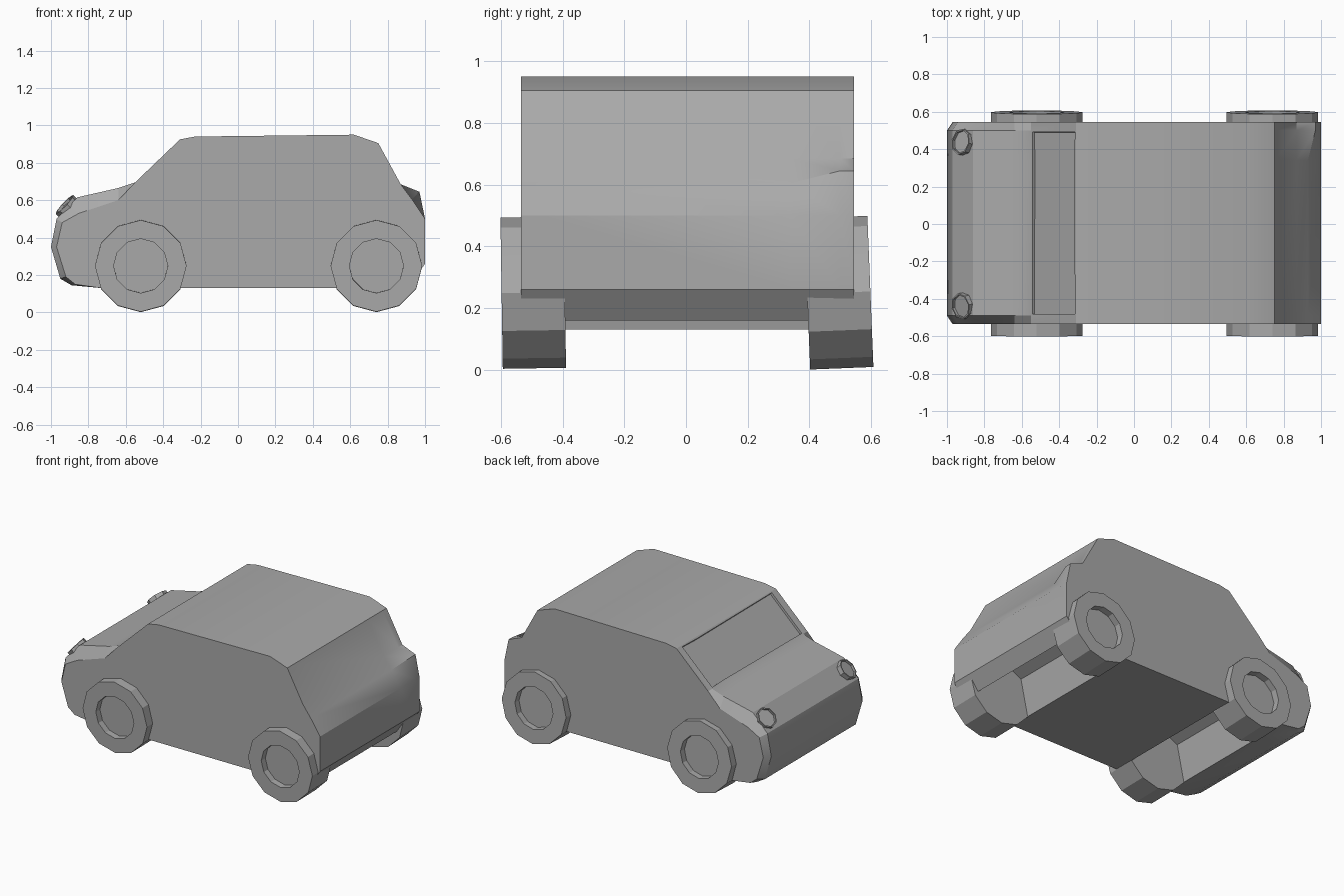
import bpy, bmesh
from math import radians, pi
from mathutils import Matrix, Vector

cube = bpy.data.objects.get("Cube")
if cube:
    bpy.data.objects.remove(cube)

GREY = (0.4, 0.4, 0.4, 1)
mat = bpy.data.materials.new("plain_grey")
mat.use_nodes = True
mat.diffuse_color = GREY
mat.node_tree.nodes["Principled BSDF"].inputs["Base Color"].default_value = GREY


def finish(bm, name, smooth=None):
    """Turn a bmesh into a coloured, shaded object."""
    bmesh.ops.recalc_face_normals(bm, faces=bm.faces)
    mesh = bpy.data.meshes.new(name)
    bm.to_mesh(mesh)
    bm.free()
    mesh.materials.append(mat)
    obj = bpy.data.objects.new(name, mesh)
    bpy.context.collection.objects.link(obj)
    if smooth:
        bpy.ops.object.select_all(action="DESELECT")
        obj.select_set(True)
        bpy.context.view_layer.objects.active = obj
        bpy.ops.object.shade_smooth_by_angle(angle=radians(smooth))
    return obj


def dish(name, radius, depth, sides, rim, recess, matrix):
    """Cylinder along z whose top face holds a round recess."""
    bm = bmesh.new()
    bmesh.ops.create_cone(bm, cap_ends=True, segments=sides, radius1=radius,
                          radius2=radius, depth=depth)
    top = max(bm.faces, key=lambda f: f.calc_center_median().z)
    bmesh.ops.inset_region(bm, faces=[top], thickness=rim)
    ring = bmesh.ops.extrude_discrete_faces(bm, faces=[top])["faces"]
    bmesh.ops.translate(bm, verts=ring[0].verts, vec=(0, 0, -recess))
    bmesh.ops.transform(bm, matrix=matrix, verts=bm.verts)
    return finish(bm, name)


# Side outline of the body, nose first, with lowered points at the flanks
NOSE_MID = [(-1, .35), (-.97, .5), (-.86, .615), (-.64, .665)]
NOSE_SIDE = [(-.97, .35), (-.94, .48), (-.85, .53), (-.64, .6)]
ROOF = [(-.55, .695), (-.31, .925), (-.23, .94), (.62, .95), (.75, .905), (.87, .685)]
TAIL = [(1, .5), (1, .26), (.93, .16)]
AXLES = {"front": -.52, "rear": .74}


def arch(x):
    return [(x + .16, .38), (x, .46), (x - .16, .38), (x - .21, .13)]


def outline(side, bulge):
    corner = (.97, .645) if bulge else (.93, .605)
    low = [(-.87, .15), (-.92, .19)] if side else [(-.89, .145), (-.95, .18)]
    return ((NOSE_SIDE if side else NOSE_MID) + ROOF + [corner] + TAIL
            + arch(AXLES["rear"]) + [(-.31, .13)] + arch(AXLES["front"]) + low)


# Body: outlines lofted across the width, one rear corner fuller
bm = bmesh.new()
sections = [(-.535, True, False), (-.49, False, False), (.34, False, False),
            (.5, False, True), (.545, True, True)]
rows = [[bm.verts.new((x, y, z)) for x, z in outline(side, bulge)]
        for y, side, bulge in sections]
count = len(rows[0])
windscreen = []
for s, (a, b) in enumerate(zip(rows, rows[1:])):
    for i in range(count):
        j = (i + 1) % count
        face = bm.faces.new((a[i], a[j], b[j], b[i]))
        if i == len(NOSE_MID) and s in (1, 2):
            windscreen.append(face)
bm.faces.new(rows[0])
bm.faces.new(rows[-1])
bmesh.ops.recalc_face_normals(bm, faces=bm.faces)

# Sunken windscreen
bmesh.ops.inset_region(bm, faces=windscreen, thickness=.012)
bmesh.ops.inset_region(bm, faces=windscreen, thickness=.002, depth=-.015)
finish(bm, "body", 30)

# Wheels, leaning slightly, with recessed hubs
for end, x in AXLES.items():
    for name, sign, lean in (("left", 1, 2.3), ("right", -1, .9)):
        m = (Matrix.Translation((x, sign * .495, .25))
             @ Matrix.Rotation(radians(lean), 4, "X")
             @ Matrix.Rotation(-sign * pi / 2, 4, "X")
             @ Matrix.Rotation(pi / 2, 4, "Z"))
        dish(f"{end}_{name}_wheel", .245, .205, 12, .1, .045, m)

# Headlights set into the nose corners
for name, sign in (("left", 1), ("right", -1)):
    aim = Vector((-.72, sign * .15, .68)).to_track_quat("Z", "Y")
    m = Matrix.Translation((-.91, sign * .437, .56)) @ aim.to_matrix().to_4x4()
    dish(f"{name}_headlight", .07, .05, 8, .008, .015, m)
